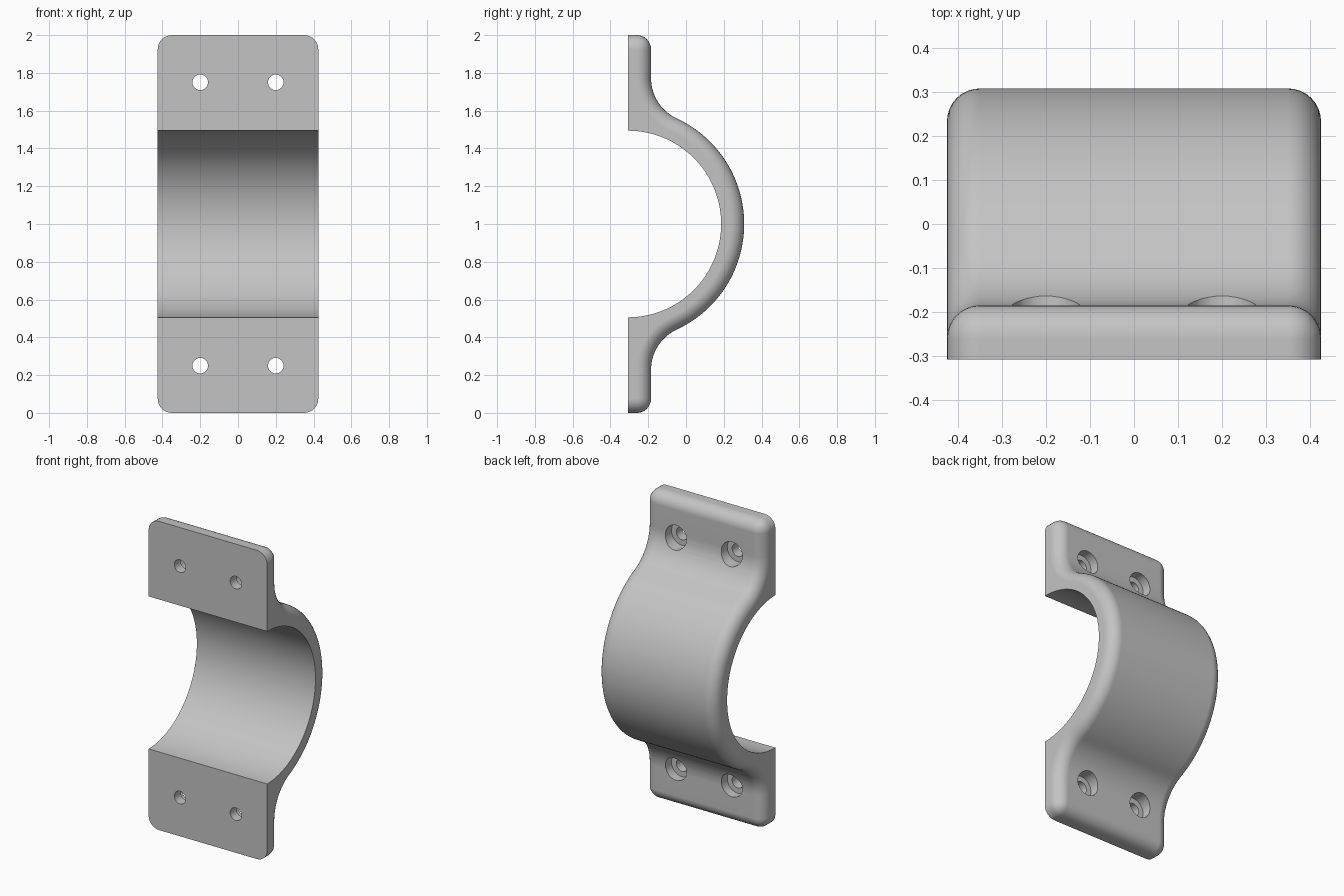
import bpy, bmesh, math

if "Cube" in bpy.data.objects:
    bpy.data.objects.remove(bpy.data.objects["Cube"])

HALF_W = 0.425        # half width along x
FRONT = -0.308        # flat mounting face
BACK = -0.185         # rear face of the flanges
R_IN, R_OUT = 0.494, 0.616
R_FILLET = 0.235      # blend between flange and arch
R_EDGE = 0.075        # rounded outer edges
CZ = 1.0

grey = bpy.data.materials.new("light grey")
grey.diffuse_color = (0.55, 0.55, 0.55, 1)
grey.use_nodes = True
grey.node_tree.nodes["Principled BSDF"].inputs["Base Color"].default_value = grey.diffuse_color


def arc(cy, cz, r, a0, a1, n):
    return [(cy + r * math.cos(a0 + (a1 - a0) * i / n),
             cz + r * math.sin(a0 + (a1 - a0) * i / n)) for i in range(n + 1)]


# Side profile in (y, z): bore, lower flange, arch, upper flange
fy = BACK + R_FILLET
fz = math.sqrt((R_OUT + R_FILLET) ** 2 - (fy - FRONT) ** 2)
ang = math.atan2(fz, fy - FRONT)
profile = arc(FRONT, CZ, R_IN, math.pi / 2, -math.pi / 2, 64)
profile += [(FRONT, 0), (BACK, 0)]
profile += arc(fy, CZ - fz, R_FILLET, math.pi, math.pi - ang, 14)
profile += arc(FRONT, CZ, R_OUT, -ang, ang, 56)[1:-1]
profile += arc(fy, CZ + fz, R_FILLET, math.pi + ang, math.pi, 14)
profile += [(BACK, 2), (FRONT, 2)]

# Extrude the profile across the width
bm = bmesh.new()
left = [bm.verts.new((-HALF_W, y, z)) for y, z in profile]
right = [bm.verts.new((HALF_W, y, z)) for y, z in profile]
bm.faces.new(left)
bm.faces.new(right[::-1])
n = len(profile)
for i in range(n):
    j = (i + 1) % n
    bm.faces.new((left[i], right[i], right[j], left[j]))
bmesh.ops.recalc_face_normals(bm, faces=bm.faces)


# Round the rear rim, flange ends and flange corners
def is_rounded(e):
    a, b = e.verts[0].co, e.verts[1].co
    across = abs(a.x - b.x) > 0.1
    end = all(abs(v.z - CZ) > 0.999 for v in (a, b))
    rear = all(v.y > BACK - 1e-4 and
               math.hypot(v.y - FRONT, v.z - CZ) > R_IN + 0.01 for v in (a, b))
    if across:
        return end and rear
    return end or rear


bmesh.ops.bevel(bm, geom=[e for e in bm.edges if is_rounded(e)], offset=R_EDGE,
                offset_type='OFFSET', segments=8, profile=0.5,
                affect='EDGES', clamp_overlap=False)
mesh = bpy.data.meshes.new("pipe_clamp")
bm.to_mesh(mesh)
bm.free()
mesh.materials.append(grey)
clamp = bpy.data.objects.new("pipe_clamp", mesh)
bpy.context.collection.objects.link(clamp)


# Counterbored screw holes
def cut(name, r, y0, y1, x, z):
    bpy.ops.mesh.primitive_cylinder_add(
        vertices=32, radius=r, depth=y1 - y0,
        location=(x, (y0 + y1) / 2, z), rotation=(math.pi / 2, 0, 0))
    cutter = bpy.context.object
    cutter.name = name
    cutter.hide_render = True
    bpy.context.view_layer.objects.active = clamp
    mod = clamp.modifiers.new(name, 'BOOLEAN')
    mod.operation = 'DIFFERENCE'
    mod.solver = 'EXACT'
    mod.object = cutter
    bpy.ops.object.modifier_apply(modifier=name)
    bpy.data.objects.remove(cutter)


for x in (-0.2, 0.2):
    for z in (0.25, 1.75):
        cut("screw_hole", 0.041, -0.5, 0.0, x, z)
        cut("counterbore", 0.076, -0.245, 0.0, x, z)

bpy.ops.object.select_all(action='DESELECT')
clamp.select_set(True)
bpy.context.view_layer.objects.active = clamp
bpy.ops.object.shade_smooth_by_angle(angle=math.radians(30))
weighted = clamp.modifiers.new("even_shading", 'WEIGHTED_NORMAL')
weighted.keep_sharp = True
